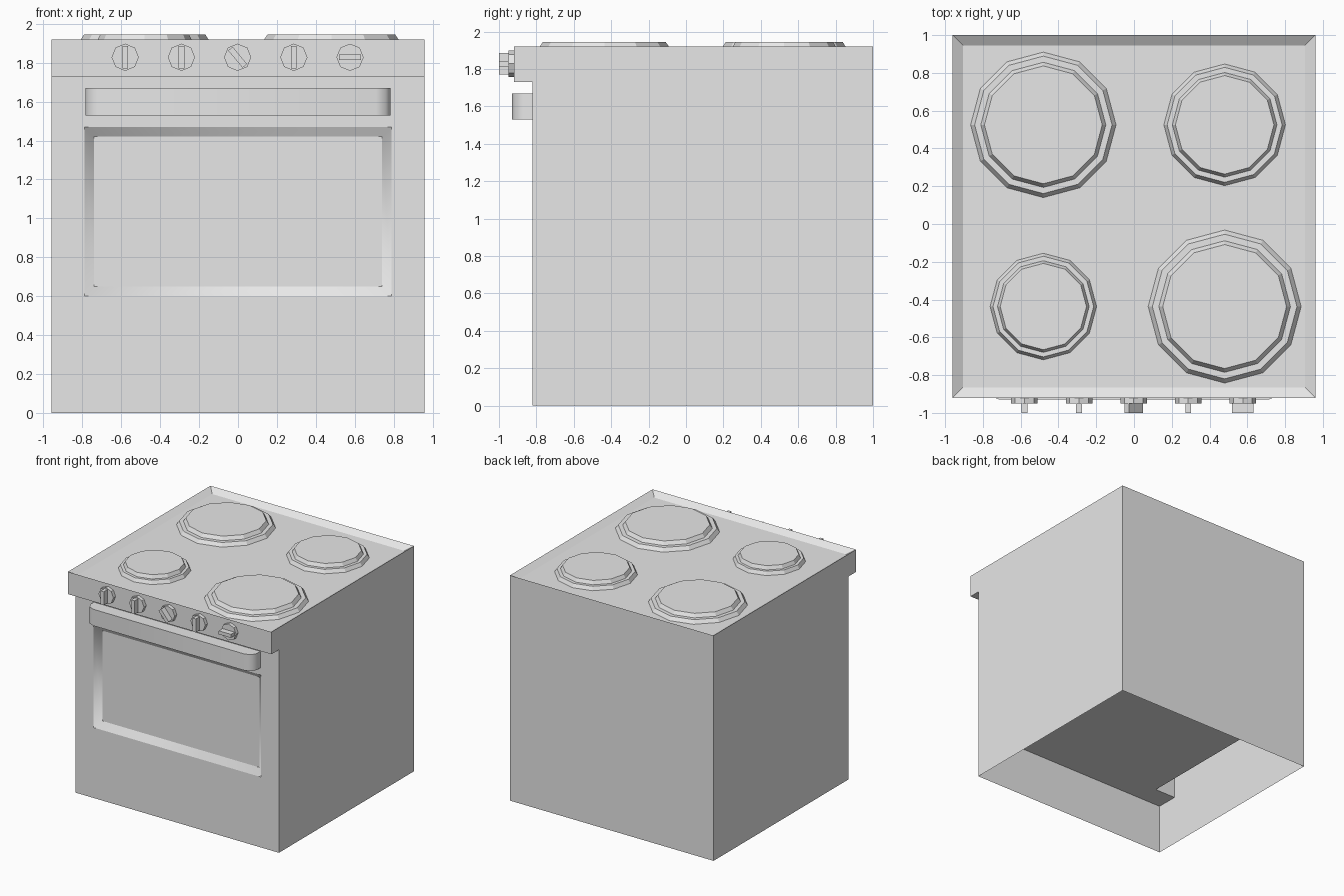
import bpy, bmesh, math
from mathutils import Matrix, Vector

if "Cube" in bpy.data.objects:
    bpy.data.objects.remove(bpy.data.objects["Cube"])

grey = bpy.data.materials.new("light_grey")
grey.use_nodes = True
GREY = (0.8, 0.8, 0.8, 1)
grey.diffuse_color = GREY
grey.node_tree.nodes["Principled BSDF"].inputs["Base Color"].default_value = GREY


def finish(bm, name):
    mesh = bpy.data.meshes.new(name)
    bm.to_mesh(mesh)
    bm.free()
    mesh.materials.append(grey)
    obj = bpy.data.objects.new(name, mesh)
    bpy.context.collection.objects.link(obj)
    return obj


def prism(points, offset):
    """Extrude a closed outline of 3D points along an offset."""
    bm = bmesh.new()
    base = bm.faces.new([bm.verts.new(p) for p in points])
    top = bmesh.ops.extrude_face_region(bm, geom=[base], use_keep_orig=True)
    moved = [g for g in top["geom"] if isinstance(g, bmesh.types.BMVert)]
    bmesh.ops.translate(bm, verts=moved, vec=offset)
    bmesh.ops.recalc_face_normals(bm, faces=bm.faces)
    return bm


def find_face(bm, normal, key):
    """The face pointing along normal that scores highest on key."""
    n = Vector(normal)
    return max((f for f in bm.faces if f.normal.dot(n) > 0.99), key=key)


def inset_to(bm, face, place):
    """Inset a face, then put each inner corner where place() says."""
    ring = bmesh.ops.inset_individual(bm, faces=[face], thickness=0.01)["faces"]
    for v in face.verts:
        v.co = place(v.co)
    return ring


# Body shell: side profile with the overhanging control panel
W, FRONT, PANEL, TOP = 0.96, -0.82, -0.92, 1.92
profile = [(1, 0), (1, TOP), (PANEL, TOP), (PANEL, 1.73), (FRONT, 1.73), (FRONT, 0)]
bm = prism([(-W, y, z) for y, z in profile], (2 * W, 0, 0))

# Sunken cooktop with a sloped rim
RIM, HOB_Z = 0.055, 1.885
hob = find_face(bm, (0, 0, 1), lambda f: f.calc_center_median().z)
inset_to(bm, hob, lambda c: Vector((math.copysign(W - RIM, c.x),
                                    1 - RIM if c.y > 0 else PANEL + RIM, HOB_Z)))

# Recessed oven window with a bevelled surround
door = find_face(bm, (0, -1, 0), lambda f: f.calc_area())
inset_to(bm, door, lambda c: Vector((math.copysign(0.79, c.x), FRONT,
                                     1.47 if c.z > 0.8 else 0.6)))
surround = inset_to(bm, door, lambda c: Vector((math.copysign(0.74, c.x), FRONT + 0.05,
                                                1.42 if c.z > 0.8 else 0.65)))
for f in surround:
    f.smooth = True

# Open underside
bottom = find_face(bm, (0, 0, -1), lambda f: -f.calc_center_median().z)
bmesh.ops.delete(bm, geom=[bottom], context="FACES_ONLY")
finish(bm, "stove_body")

# Oven cavity inside the shell: wide behind the door, narrower further back
half = [(0.958, FRONT + 0.001), (0.958, -0.63), (0.76, -0.63), (0.76, 0.8)]
outline = half + [(-x, y) for x, y in reversed(half)]
bm = prism([(x, y, 0.43) for x, y in outline], (0, 0, 1.27))
mouth = find_face(bm, (0, -1, 0), lambda f: f.calc_area())
bmesh.ops.delete(bm, geom=[mouth], context="FACES_ONLY")
finish(bm, "oven_cavity")

# Door handle: bar with rounded ends
half = [(0.785, FRONT), (0.785, -0.87), (0.76, -0.912), (0.71, -0.93)]
outline = half + [(-x, y) for x, y in reversed(half)]
bm = prism([(x, y, 1.53) for x, y in outline], (0, 0, 0.14))
handle = finish(bm, "door_handle")
bpy.ops.object.select_all(action="DESELECT")
handle.select_set(True)
bpy.context.view_layer.objects.active = handle
bpy.ops.object.shade_smooth_by_angle(angle=math.radians(60))


# Hot plates: two-step twelve-sided discs
def hot_plate(name, x, y, radius):
    bm = bmesh.new()
    steps = [(1, HOB_Z), (0.945, 1.915), (0.86, 1.915), (0.81, 1.945)]
    rings = []
    for scale, z in steps:
        rings.append([bm.verts.new((x + radius * scale * math.cos(k * math.tau / 12),
                                    y + radius * scale * math.sin(k * math.tau / 12), z))
                      for k in range(12)])
    for low, high in zip(rings, rings[1:]):
        for k in range(12):
            n = (k + 1) % 12
            bm.faces.new((low[k], low[n], high[n], high[k]))
    bm.faces.new(rings[-1])
    finish(bm, name)


hot_plate("hot_plate_back_right", -0.48, 0.525, 0.385)
hot_plate("hot_plate_back_left", 0.48, 0.525, 0.322)
hot_plate("hot_plate_front_right", -0.48, -0.437, 0.282)
hot_plate("hot_plate_front_left", 0.48, -0.437, 0.405)


# Control knobs: octagonal base with a turned grip bar
def knob(name, x, turn):
    bm = bmesh.new()
    bmesh.ops.create_cone(bm, cap_ends=True, segments=8, radius1=0.07, radius2=0.07,
                          depth=0.03, matrix=Matrix.Translation((0, -0.015, 0))
                          @ Matrix.Rotation(math.pi / 2, 4, "X"))
    bmesh.ops.create_cube(bm, size=1, matrix=Matrix.Rotation(math.radians(turn), 4, "Y")
                          @ Matrix.Translation((0, -0.05, 0))
                          @ Matrix.Diagonal((0.03, 0.06, 0.115, 1)))
    bmesh.ops.translate(bm, verts=bm.verts, vec=(x, PANEL, 1.828))
    finish(bm, name)


for i, turn in enumerate((0, 0, -40, 0, 90)):
    knob(f"control_knob_{i + 1}", -0.58 + 0.289 * i, turn)
